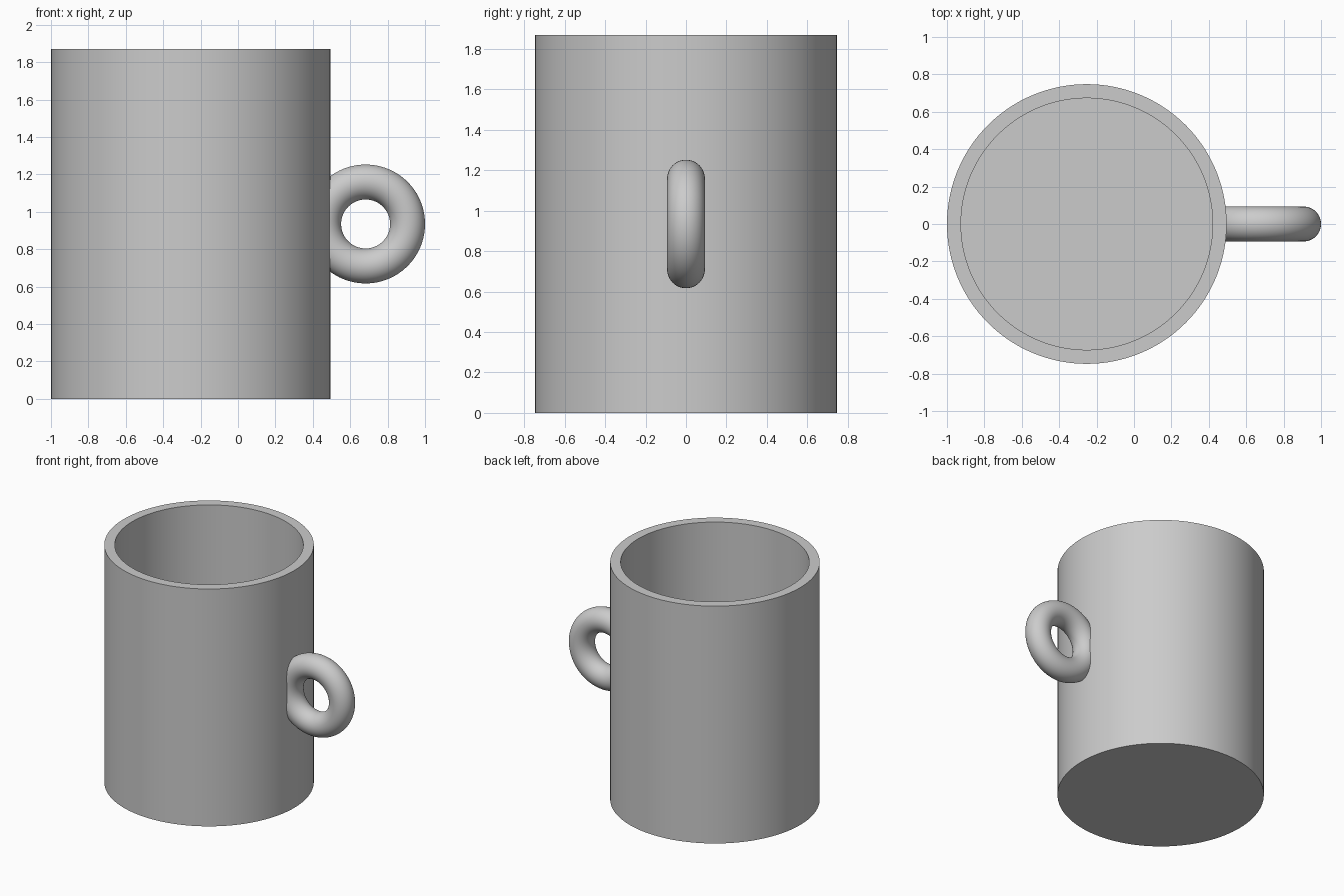
import bpy
import bmesh
import math
from mathutils import Matrix

cube = bpy.data.objects.get("Cube")
if cube:
    bpy.data.objects.remove(cube, do_unlink=True)

# Proportions
U = 2 / 107
RADIUS, HEIGHT, WALL = 40 * U, 100 * U, 4 * U
RING, TUBE = 12 * U, 5 * U
BODY_X = RADIUS - 1
HANDLE_X = BODY_X + 50 * U
SIDES = 128

grey = bpy.data.materials.new("light_grey")
grey.use_nodes = True
colour = (0.6, 0.6, 0.6, 1)
grey.diffuse_color = colour
grey.node_tree.nodes["Principled BSDF"].inputs["Base Color"].default_value = colour


def lathe(name, profile, x):
    """Spin a closed or axis-ended (radius, z) profile about a vertical axis."""
    bm = bmesh.new()
    verts = [bm.verts.new((r, 0, z)) for r, z in profile]
    edges = [bm.edges.new(pair) for pair in zip(verts, verts[1:])]
    bmesh.ops.spin(bm, geom=verts + edges, cent=(0, 0, 0), axis=(0, 0, 1),
                   angle=math.tau, steps=SIDES, use_merge=False)
    bmesh.ops.remove_doubles(bm, verts=bm.verts, dist=1e-5)
    bmesh.ops.recalc_face_normals(bm, faces=bm.faces)
    bmesh.ops.translate(bm, verts=bm.verts, vec=(x, 0, 0))
    mesh = bpy.data.meshes.new(name)
    bm.to_mesh(mesh)
    bm.free()
    mesh.materials.append(grey)
    obj = bpy.data.objects.new(name, mesh)
    bpy.context.collection.objects.link(obj)
    return obj


def smooth(obj):
    bpy.ops.object.select_all(action="DESELECT")
    obj.select_set(True)
    bpy.context.view_layer.objects.active = obj
    bpy.ops.object.shade_smooth_by_angle(angle=math.radians(35))


# Hollow mug body with a floor
inner = RADIUS - WALL
body = lathe("mug_body", [(0, 0), (RADIUS, 0), (RADIUS, HEIGHT),
                          (inner, HEIGHT), (inner, WALL), (0, WALL)], BODY_X)
smooth(body)

# Ring handle standing upright, with its inner side sunk in the wall
bpy.ops.mesh.primitive_torus_add(major_segments=96, minor_segments=48,
                                 major_radius=RING, minor_radius=TUBE)
handle = bpy.context.object
handle.name = "ring_handle"
handle.data.transform(Matrix.Translation((HANDLE_X, 0, HEIGHT / 2))
                      @ Matrix.Rotation(math.pi / 2, 4, "X"))
handle.data.materials.append(grey)

# Trim the handle midway through the wall so the inside stays clean
middle = RADIUS - WALL / 2
cutter = lathe("handle_cutter", [(0, 0), (middle, 0), (middle, HEIGHT),
                                 (0, HEIGHT)], BODY_X)
cutter.hide_render = True
trim = handle.modifiers.new("trim", "BOOLEAN")
trim.operation = "DIFFERENCE"
trim.solver = "EXACT"
trim.object = cutter
bpy.context.view_layer.objects.active = handle
bpy.ops.object.modifier_apply(modifier=trim.name)
bpy.data.objects.remove(cutter, do_unlink=True)
smooth(handle)
